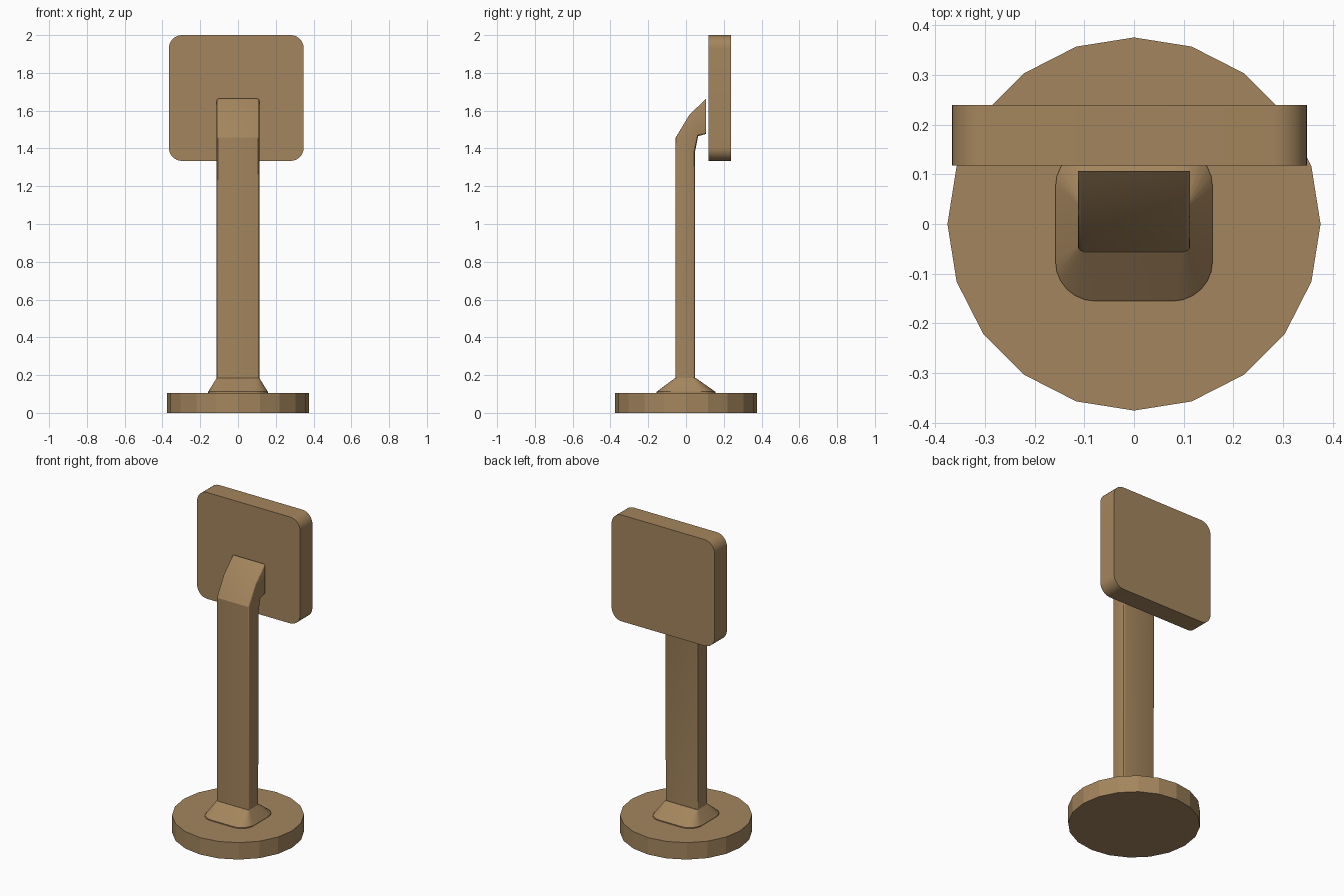
import bpy, bmesh, math

if "Cube" in bpy.data.objects:
    bpy.data.objects.remove(bpy.data.objects["Cube"])

tan = bpy.data.materials.new("tan")
tan.diffuse_color = (0.37, 0.235, 0.11, 1)
tan.use_nodes = True
tan.node_tree.nodes["Principled BSDF"].inputs["Base Color"].default_value = tan.diffuse_color


def rounded_rect(hx, hy, r, seg, cx=0.0, cy=0.0):
    """Counter-clockwise outline of a rounded rectangle."""
    pts = []
    for k, (sx, sy) in enumerate([(1, 1), (-1, 1), (-1, -1), (1, -1)]):
        for i in range(seg + 1):
            a = math.pi / 2 * (k + i / seg)
            pts.append((cx + sx * (hx - r) + r * math.cos(a),
                        cy + sy * (hy - r) + r * math.sin(a)))
    return pts


def loft(name, rings, smooth=None):
    """Skin equal-length rings of points and cap both ends."""
    bm = bmesh.new()
    loops = [[bm.verts.new(p) for p in ring] for ring in rings]
    n = len(loops[0])
    for a, b in zip(loops, loops[1:]):
        for i in range(n):
            j = (i + 1) % n
            bm.faces.new((a[i], a[j], b[j], b[i]))
    bm.faces.new(loops[0][::-1])
    bm.faces.new(loops[-1])
    bmesh.ops.recalc_face_normals(bm, faces=bm.faces)
    mesh = bpy.data.meshes.new(name)
    bm.to_mesh(mesh)
    bm.free()
    mesh.materials.append(tan)
    ob = bpy.data.objects.new(name, mesh)
    bpy.context.collection.objects.link(ob)
    if smooth:
        bpy.ops.object.select_all(action='DESELECT')
        ob.select_set(True)
        bpy.context.view_layer.objects.active = ob
        bpy.ops.object.shade_smooth_by_angle(angle=math.radians(smooth))
    return ob


# Base: flat 20-sided disc
disc = [(0.375 * math.cos(math.tau * i / 20), 0.375 * math.sin(math.tau * i / 20))
        for i in range(20)]
loft("base", [[(x, y, z) for x, y in disc] for z in (0, 0.106)])

# Collar: rounded flare tapering up to the post
low = rounded_rect(0.158, 0.155, 0.08, 6)
top = rounded_rect(0.112, 0.053, 0.012, 6, cy=-0.003)
loft("collar", [[(x, y, 0.105) for x, y in low],
                [(x, y, 0.112) for x, y in low],
                [(x, y, 0.186) for x, y in top]], 30)

# Post: section swept up and bent backwards; stations are front (y, z), back (y, z)
stations = [((-0.055, 0.15), (0.047, 0.15)),
            ((-0.055, 1.457), (0.047, 1.38)),
            ((0.017, 1.577), (0.064, 1.465)),
            ((0.107, 1.664), (0.107, 1.477))]
section = rounded_rect(0.113, 0.5, 0.012, 3)
rings = []
for (fy, fz), (by, bz) in stations:
    depth = math.hypot(by - fy, bz - fz)
    ring = []
    for x, v in section:
        # keep the corner radius constant whatever the depth
        t = (0.5 + v) / depth if v < 0 else 1 - (0.5 - v) / depth
        ring.append((x, fy + (by - fy) * t, fz + (bz - fz) * t))
    rings.append(ring)
loft("post", rings, 25)

# Head panel: upright rounded plate
plate = rounded_rect(0.357, 0.333, 0.07, 8, cx=-0.009, cy=1.667)
loft("head_panel", [[(x, y, z) for x, z in plate] for y in (0.118, 0.239)], 30)
